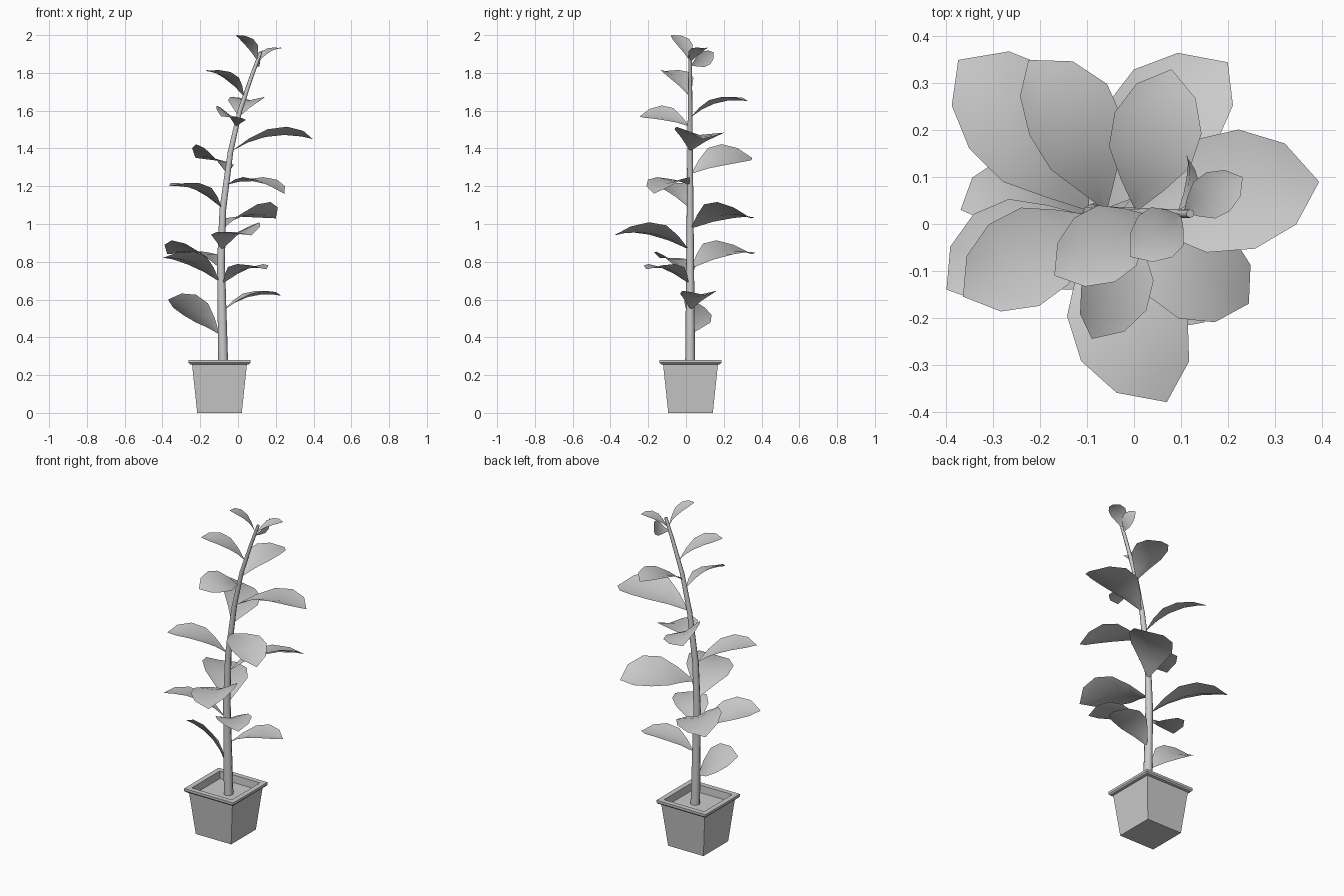
import bpy, bmesh
from math import radians, cos, sin
from mathutils import Vector

if "Cube" in bpy.data.objects:
    bpy.data.objects.remove(bpy.data.objects["Cube"])

POT_X, POT_Y = -0.098, 0.024


def finish(bm, name):
    mesh = bpy.data.meshes.new(name)
    bm.to_mesh(mesh)
    bm.free()
    obj = bpy.data.objects.new(name, mesh)
    bpy.context.collection.objects.link(obj)
    return obj


def square_lathe(name, profile, cap_start=True, cap_end=True):
    """Stack square rings given as (half width, height)."""
    bm = bmesh.new()
    rings = [[bm.verts.new((POT_X + sx * h, POT_Y + sy * h, z))
              for sx, sy in ((-1, -1), (1, -1), (1, 1), (-1, 1))] for h, z in profile]
    for a, b in zip(rings, rings[1:]):
        for i in range(4):
            j = (i + 1) % 4
            bm.faces.new((a[i], a[j], b[j], b[i]))
    if cap_start:
        bm.faces.new(rings[0][::-1])
    if cap_end:
        bm.faces.new(rings[-1])
    return finish(bm, name)


# Pot with overhanging rim, and the soil inside it
square_lathe("pot", [(0.118, 0), (0.145, 0.255), (0.158, 0.258), (0.164, 0.266),
                     (0.164, 0.28), (0.134, 0.28), (0.131, 0.235)], cap_end=False)
square_lathe("soil", [(0.132, 0.236)], cap_start=False)

# Trunk: tapered curve leaning to the right at the top
TRUNK = [(-0.078, 0.23), (-0.09, 0.8), (-0.08, 1.08), (-0.04, 1.38),
         (0.01, 1.6), (0.075, 1.79), (0.12, 1.91)]


def trunk_radius(z):
    return 0.029 - 0.0105 * z


def trunk_point(z):
    for (xa, za), (xb, zb) in zip(TRUNK, TRUNK[1:]):
        if z <= zb:
            return Vector((xa + (xb - xa) * (z - za) / (zb - za), 0.022, z))


curve = bpy.data.curves.new("trunk", 'CURVE')
curve.dimensions = '3D'
curve.bevel_depth = 1.0
curve.bevel_resolution = 2
curve.use_fill_caps = True
spline = curve.splines.new('POLY')
spline.points.add(len(TRUNK) - 1)
for p, (x, z) in zip(spline.points, TRUNK):
    p.co = (x, 0.022, z, 1)
    p.radius = trunk_radius(z)
spline.use_smooth = True
bpy.context.collection.objects.link(bpy.data.objects.new("trunk", curve))

# Leaf outline: share of the half width at each position along the midrib
OUTLINE = [(0, 0.05), (0.2, 0.5), (0.42, 0.94), (0.66, 1), (0.87, 0.68), (1, 0)]
ARCH, HALF_WIDTH, FOLD = 0.11, 0.3, 0.22


def leaf(name, base_z, tip, roll=0):
    """Arched leaf with a shallow V fold; positive roll lifts its left edge."""
    base, tip = trunk_point(base_z), Vector(tip)
    outward = Vector((tip.x - base.x, tip.y - base.y, 0)).normalized()
    base += outward * trunk_radius(base_z) * 0.8
    d = tip - base
    length = d.length
    left0 = Vector((0, 0, 1)).cross(d).normalized()
    up0 = d.normalized().cross(left0)
    r = radians(roll)
    left = left0 * cos(r) + up0 * sin(r)
    up = up0 * cos(r) - left0 * sin(r)
    bm = bmesh.new()
    rows = []
    for t, w in OUTLINE:
        mid = base + d * t + up * (ARCH * length * 4 * t * (1 - t))
        half = w * HALF_WIDTH * length
        if w == 0:
            rows.append([bm.verts.new(mid)] * 3)
        else:
            rows.append([bm.verts.new(mid + left * (s * half) + up * (abs(s) * half * FOLD))
                         for s in (1, 0, -1)])
    for a, b in zip(rows, rows[1:]):
        for i in (0, 1):
            quad = [a[i], a[i + 1], b[i + 1], b[i]]
            bm.faces.new(list(dict.fromkeys(quad)))
    for f in bm.faces:
        f.smooth = True
    finish(bm, name)


# Leaves from bottom to top: height on the trunk, tip, roll
leaves = [
    (0.42, (-0.37, 0.03, 0.6), 42),
    (0.55, (0.23, 0.1, 0.62)),
    (0.69, (0.15, -0.21, 0.76)),
    (0.7, (-0.4, -0.14, 0.82), 12),
    (0.77, (-0.375, 0.35, 0.84), 14),
    (0.87, (0.07, -0.38, 0.94), 12),
    (0.98, (0.2, 0.345, 1.03), -18),
    (1.09, (-0.365, -0.155, 1.2)),
    (1.21, (0.245, -0.17, 1.16)),
    (1.27, (-0.225, 0.35, 1.35), 26),
    (1.39, (0.395, 0.09, 1.45), -7),
    (1.52, (-0.09, -0.245, 1.57), -25),
    (1.57, (0.08, 0.33, 1.65)),
    (1.68, (-0.17, -0.11, 1.81)),
    (1.87, (-0.008, -0.07, 2)),
    (1.86, (0.232, 0.1, 1.93)),
    (1.84, (0.112, 0.145, 1.91), 112),
]
for i, args in enumerate(leaves, 1):
    leaf(f"leaf_{i:02d}", *args)
